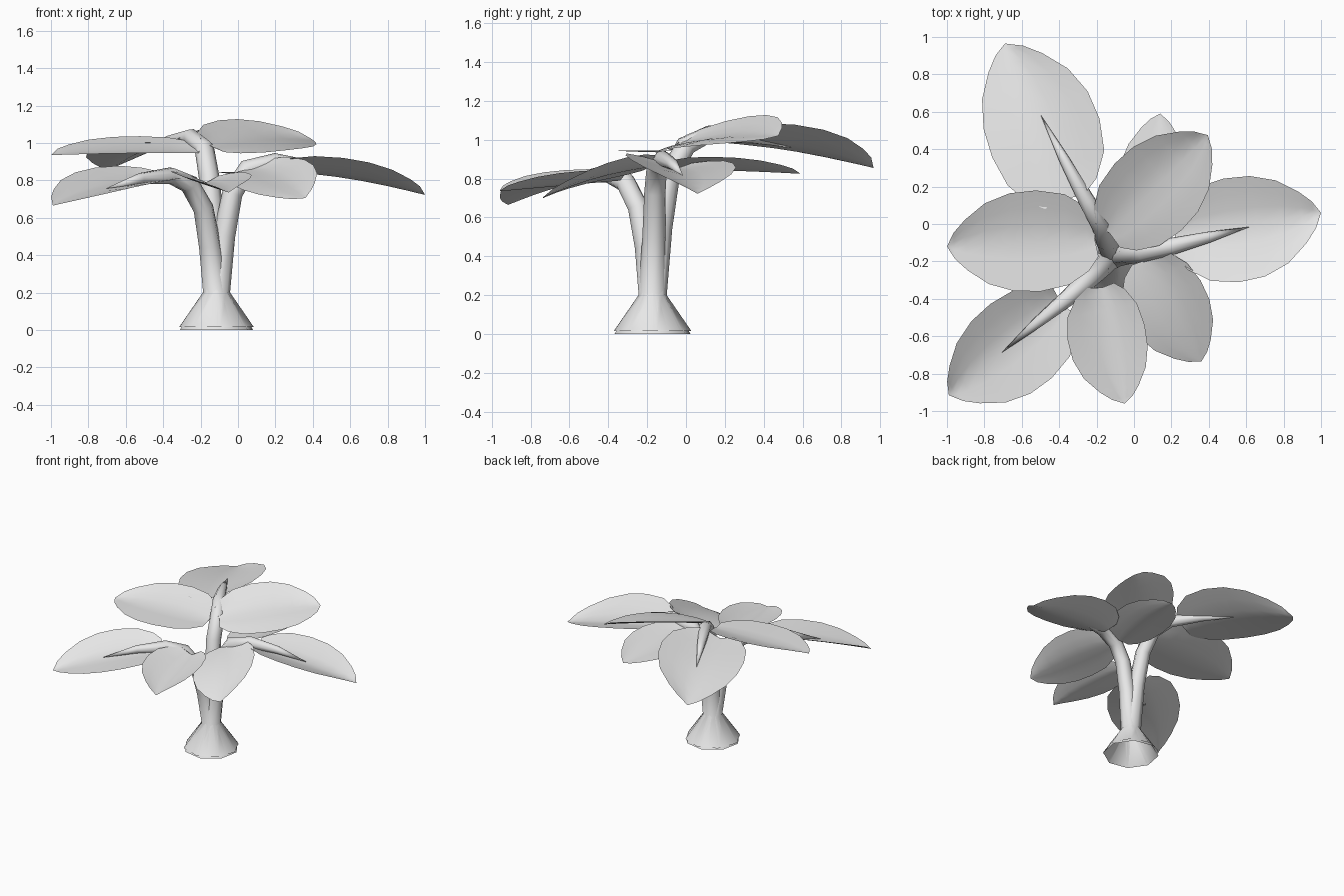
import bpy, bmesh, math
from mathutils import Vector

cube = bpy.data.objects.get("Cube")
if cube:
    bpy.data.objects.remove(cube, do_unlink=True)

grey = bpy.data.materials.new("pale_grey")
grey.use_nodes = True
grey.diffuse_color = (0.8, 0.8, 0.8, 1)
grey.node_tree.nodes["Principled BSDF"].inputs["Base Color"].default_value = (0.8, 0.8, 0.8, 1)


def finish(name, bm):
    bmesh.ops.remove_doubles(bm, verts=bm.verts, dist=0.0005)
    mesh = bpy.data.meshes.new(name)
    bm.to_mesh(mesh)
    bm.free()
    mesh.materials.append(grey)
    ob = bpy.data.objects.new(name, mesh)
    bpy.context.collection.objects.link(ob)
    bpy.ops.object.select_all(action='DESELECT')
    ob.select_set(True)
    bpy.context.view_layer.objects.active = ob
    bpy.ops.object.shade_smooth_by_angle(angle=math.radians(55))


def skin(bm, rows, closed):
    n = len(rows[0])
    for a, b in zip(rows, rows[1:]):
        for i in range(n if closed else n - 1):
            j = (i + 1) % n
            bm.faces.new((a[i], a[j], b[j], b[i]))


# Stems share one flared, open foot and taper to a point on their main leaf
RADII = [0.2, 0.073, 0.06, 0.055, 0.053, 0.046, 0.03, 0]


def stem(name, path, phase, foot_z, sides=8):
    foot = [(-0.115, -0.172, foot_z), (-0.115, -0.172, 0.2)]
    pts = [Vector(p) for p in foot + path]
    bm = bmesh.new()
    rows = []
    for k, (p, r) in enumerate(zip(pts, RADII)):
        along = pts[min(k + 1, len(pts) - 1)] - pts[max(k - 1, 0)]
        if k < 2:
            along = Vector((0, 0, 1))
        turn = Vector((0, 0, 1)).rotation_difference(along)
        row = []
        for i in range(sides):
            t = math.tau * i / sides + phase
            row.append(bm.verts.new(p + turn @ Vector((r * math.cos(t), r * math.sin(t), 0))))
        rows.append(row)
    skin(bm, rows, True)
    finish(name, bm)


stem("back_stem", [(-0.13, -0.13, 0.55), (-0.155, -0.085, 0.82), (-0.18, 0, 0.97),
                   (-0.25, 0.12, 1.03), (-0.37, 0.34, 1.01), (-0.5, 0.585, 0.955)], 0, 0.015)
stem("side_stem", [(-0.075, -0.165, 0.5), (-0.03, -0.16, 0.73), (0.05, -0.15, 0.86),
                   (0.2, -0.12, 0.9), (0.4, -0.07, 0.875), (0.62, -0.015, 0.815)], 0.1, 0.015)
stem("front_stem", [(-0.15, -0.205, 0.45), (-0.185, -0.245, 0.65), (-0.26, -0.31, 0.78),
                    (-0.36, -0.4, 0.825), (-0.52, -0.53, 0.81), (-0.71, -0.69, 0.755)], 0.2, 0)

# Leaves: thin cupped blades with heart-shaped bases,
# each half having its own width and edge rise
OUTLINE = [(0, 0), (-0.02, 0.36), (0.05, 0.64), (0.19, 0.9), (0.38, 1), (0.56, 0.97),
           (0.73, 0.8), (0.87, 0.5), (0.95, 0.26), (1, 0)]


def leaf(name, base, tip, widths, rises, arch=0.02):
    base, tip = Vector(base), Vector(tip)
    d = tip - base
    left = Vector((-d.y, d.x, 0)).normalized()
    bm = bmesh.new()
    rows = []
    for u, w in OUTLINE:
        row = []
        for i in range(-3, 4):
            v = i / 3
            half = 0 if v > 0 else 1
            along = max(u, 0) + min(u, 0) * abs(v)
            lift = rises[half] * w ** 0.75 * abs(v) ** 1.3 + arch * math.sin(math.pi * max(u, 0))
            row.append(bm.verts.new(base + d * along + left * (v * w * widths[half])
                                    + Vector((0, 0, lift))))
        rows.append(row)
    skin(bm, rows, False)
    bmesh.ops.dissolve_degenerate(bm, dist=0.0005, edges=bm.edges)
    for f in bm.faces:
        f.normal_update()
        if f.normal.z < 0:
            f.normal_flip()
    finish(name, bm)


leaf("back_main_leaf", (-0.39, 0.13, 0.99), (-0.69, 0.965, 0.855), (0.27, 0.34), (0.02, 0.12))
leaf("back_left_leaf", (-0.21, -0.08, 0.945), (-1, -0.12, 0.935), (0.265, 0.275), (0, 0.09), 0.005)
leaf("back_right_leaf", (-0.13, -0.05, 0.975), (0.395, 0.475, 1.02), (0.245, 0.26), (0.11, -0.05))
leaf("side_main_leaf", (0.22, -0.06, 0.85), (1, 0.06, 0.722), (0.26, 0.3), (0.06, 0.1))
leaf("side_front_leaf", (0.07, -0.19, 0.86), (0.36, -0.735, 0.705), (0.2, 0.24), (0.09, -0.045))
leaf("side_rear_leaf", (0.04, -0.09, 0.845), (0.14, 0.59, 0.825), (0.18, 0.2), (0, 0.07), 0.005)
leaf("front_main_leaf", (-0.39, -0.42, 0.8), (-0.99, -0.915, 0.665), (0.28, 0.235), (0.02, 0.1))
leaf("front_side_leaf", (-0.17, -0.34, 0.79), (-0.05, -0.96, 0.735), (0.185, 0.235), (0.07, 0.075), 0)
